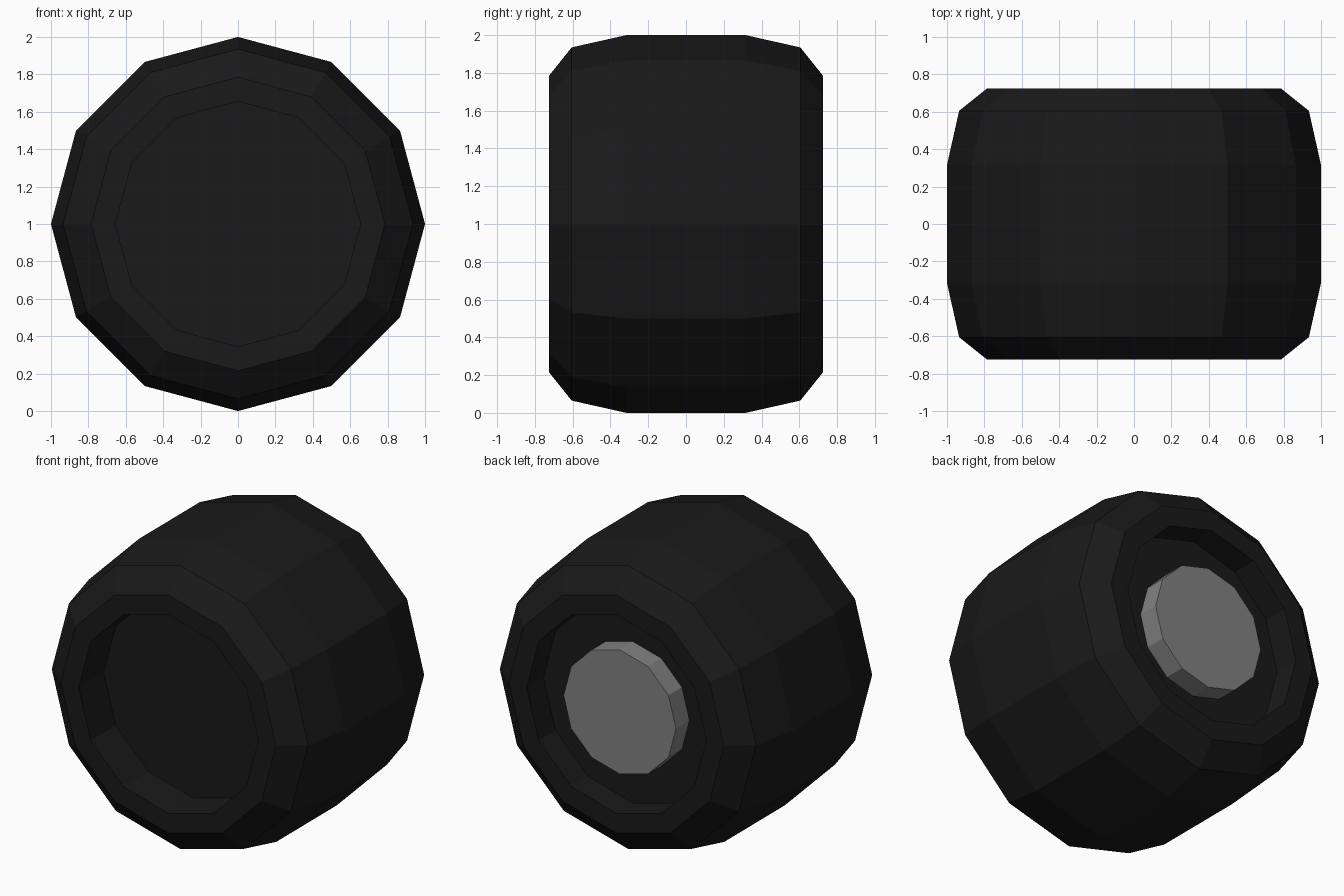
import bpy, bmesh
from math import cos, sin, pi

if "Cube" in bpy.data.objects:
    bpy.data.objects.remove(bpy.data.objects["Cube"])

SIDES = 12


def material(name, value):
    m = bpy.data.materials.new(name)
    m.diffuse_color = (value, value, value, 1)
    m.use_nodes = True
    m.node_tree.nodes["Principled BSDF"].inputs["Base Color"].default_value = m.diffuse_color
    return m


def lathe(name, profile, mat):
    """Spin (radius, y) points around the wheel axle and cap both ends."""
    bm = bmesh.new()
    rings = []
    for r, y in profile:
        rings.append([bm.verts.new((r * cos(2 * pi * i / SIDES), y,
                                    1 + r * sin(2 * pi * i / SIDES)))
                      for i in range(SIDES)])
    for a, b in zip(rings, rings[1:]):
        for i in range(SIDES):
            j = (i + 1) % SIDES
            bm.faces.new((a[i], a[j], b[j], b[i]))
    bm.faces.new(rings[0])
    bm.faces.new(rings[-1])
    bmesh.ops.recalc_face_normals(bm, faces=bm.faces)
    mesh = bpy.data.meshes.new(name)
    bm.to_mesh(mesh)
    bm.free()
    mesh.materials.append(mat)
    ob = bpy.data.objects.new(name, mesh)
    bpy.context.collection.objects.link(ob)
    return ob


# Tyre: rounded tread, flat side rims, a recess on each side
half = [(0.655, 0.725), (0.785, 0.725), (0.935, 0.605), (1.0, 0.315)]
tyre = [(0.655, -0.465)] + [(r, -y) for r, y in half] + half[::-1] + [(0.655, 0.55)]
lathe("tyre", tyre, material("rubber", 0.01))

# Hub: raised disc in the back recess
lathe("hub", [(0.41, 0.55), (0.41, 0.69)], material("hub_grey", 0.22))
